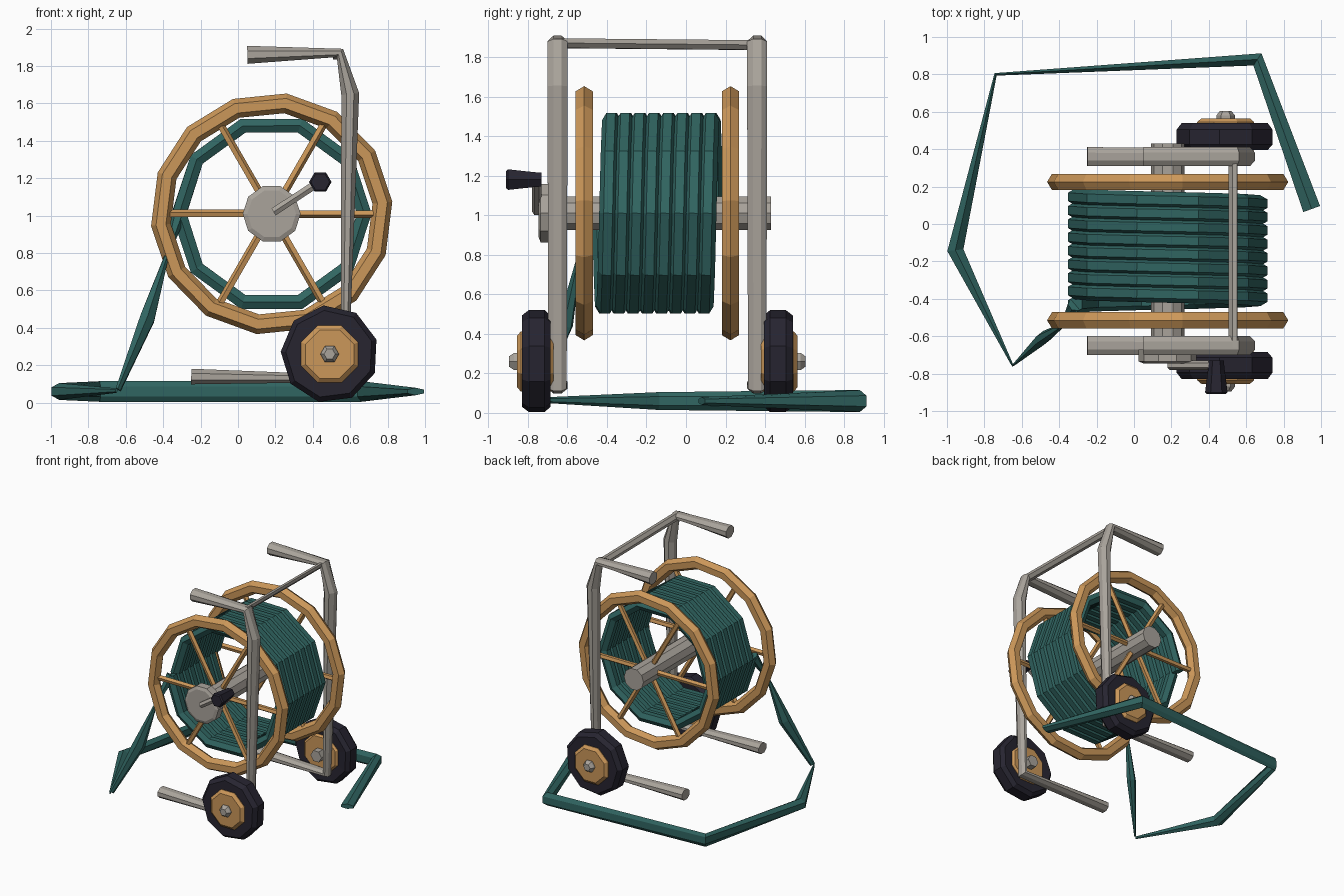
import bpy
from math import sin, cos, pi
from mathutils import Vector as V

if "Cube" in bpy.data.objects:
    bpy.data.objects.remove(bpy.data.objects["Cube"])

MID = -0.145                 # mirror plane of the cart in y
CX, CZ = 0.18, 1.01          # reel axis


def material(name, rgb):
    m = bpy.data.materials.new(name)
    m.diffuse_color = (*rgb, 1)
    m.use_nodes = True
    m.node_tree.nodes["Principled BSDF"].inputs["Base Color"].default_value = m.diffuse_color
    return m


TEAL = material("hose_teal", (0.03, 0.13, 0.12))
WOOD = material("warm_tan", (0.60, 0.31, 0.10))
DARK = material("dark_rubber", (0.02, 0.018, 0.03))
METAL = material("warm_grey", (0.40, 0.37, 0.33))


def make(name, verts, faces, mat):
    me = bpy.data.meshes.new(name)
    me.from_pydata([tuple(v) for v in verts], [], faces)
    me.materials.append(mat)
    ob = bpy.data.objects.new(name, me)
    bpy.context.collection.objects.link(ob)
    return ob


def skin(rings, sides, closed):
    n = len(rings)
    faces = []
    for i in range(n if closed else n - 1):
        a, b = i * sides, (i + 1) % n * sides
        faces += [(a + j, a + (j + 1) % sides, b + (j + 1) % sides, b + j) for j in range(sides)]
    if not closed:
        faces += [tuple(reversed(range(sides))), tuple(range((n - 1) * sides, n * sides))]
    return [v for r in rings for v in r], faces


def tube(name, pts, radii, mat, up=(0, 0, 1), sides=6):
    """Sweep an ellipse along pts; each radius is (across, along up)."""
    pts, up, rings = [V(p) for p in pts], V(up), []
    for i, p in enumerate(pts):
        d0 = (p - pts[max(i - 1, 0)]).normalized()
        d1 = (pts[min(i + 1, len(pts) - 1)] - p).normalized()
        t = (d0 + d1).normalized()
        s = t.cross(up).normalized()
        u = s.cross(t)
        ra, rb = radii[i] if isinstance(radii, list) else radii
        rings.append([p + s * ra * cos(2 * pi * (j + .5) / sides) + u * rb * sin(2 * pi * (j + .5) / sides)
                      for j in range(sides)])
    return make(name, *skin(rings, sides, False), mat)


def lathe(name, profile, x, z, sides, mat, closed=False, turn=0.0):
    """Spin (radius, y) pairs around a y-parallel axis."""
    rings = [[V((x + r * cos(2 * pi * j / sides + turn), y, z + r * sin(2 * pi * j / sides + turn)))
              for j in range(sides)] for r, y in profile]
    return make(name, *skin(rings, sides, closed), mat)


for s, side in ((-1, "front"), (1, "back")):
    Y = lambda d: MID + s * d
    # reel rim and spokes
    lathe(side + "_rim", [(0.595 + 0.053 * cos(k * pi / 3), Y(0.37) + 0.05 * sin(k * pi / 3))
                          for k in range(6)], CX, CZ, 14, WOOD, True, 0.1)
    for k in range(6):
        a = k * pi / 3
        tube(f"{side}_spoke_{k}", [(CX + r * cos(a), Y(0.37), CZ + r * sin(a)) for r in (0.06, 0.58)],
             (0.022, 0.022), WOOD, (0, 1, 0), 5)
    # bent side rail: foot, upright and handle
    tube(side + "_rail", [(x, Y(0.505), z) for x, z in
                          ((-0.25, 0.14), (0.57, 0.13), (0.60, 1.65), (0.545, 1.87), (0.05, 1.86))],
         [(0.045, 0.055), (0.03, 0.05), (0.052, 0.055), (0.03, 0.055), (0.052, 0.055)],
         METAL, (0, 1, 0), 8)
    # wheel: tyre, hub, axle stub
    lathe(side + "_tyre", [(0.14, Y(0.545)), (0.235, Y(0.54)), (0.262, Y(0.57)), (0.262, Y(0.65)),
                           (0.235, Y(0.685)), (0.14, Y(0.685))], 0.49, 0.26, 9, DARK, True, 0.3)
    lathe(side + "_wheel_hub", [(0.15, Y(0.525)), (0.165, Y(0.54)), (0.165, Y(0.69)), (0.14, Y(0.71))],
          0.49, 0.26, 8, WOOD, turn=pi / 8)
    lathe(side + "_wheel_axle", [(0.05, Y(0.47)), (0.05, Y(0.725)), (0.03, Y(0.75))], 0.49, 0.26, 6, METAL)

# cross bar between the handles
tube("cross_bar", [(0.53, -0.66, 1.87), (0.53, 0.37, 1.86)], (0.02, 0.033), METAL, (0.6, 0, 0.7))

# reel axle, crank disc, arm and grip
lathe("reel_axle", [(0.09, -0.68), (0.09, 0.43)], CX, CZ, 10, METAL)
lathe("crank_disc", [(0.155, -0.67), (0.155, -0.735), (0.13, -0.745)], CX, CZ, 10, METAL)
tube("crank_arm", [(0.19, -0.755, 1.02), (0.45, -0.755, 1.19)], (0.025, 0.025), METAL, (0, 1, 0))
lathe("crank_grip", [(0.04, -0.73), (0.045, -0.78), (0.06, -0.90), (0.05, -0.91)], 0.44, 1.18, 6, DARK)

# wound hose
N, TURNS = 10, 8
helix = []
for i in range(N * TURNS + 1):
    a = pi + 2 * pi * i / N
    helix.append((CX + 0.495 * cos(a), -0.43 + 0.575 * i / (N * TURNS), CZ + 0.495 * sin(a)))
tube("hose_coil", helix, (0.045, 0.045), TEAL, (0, 1, 0), 6)

# loose hose: drop from the reel, then a loop on the ground
tube("hose_drop", [helix[0], (-0.38, -0.54, 0.79), (-0.485, -0.61, 0.45), (-0.64, -0.75, 0.07)],
     [(0.04, 0.04), (0.012, 0.012), (0.035, 0.05), (0.006, 0.02)], TEAL)
tube("hose_on_ground", [(-0.65, -0.755, 0.065), (-0.955, -0.14, 0.06), (-0.74, 0.80, 0.06),
                        (0.66, 0.88, 0.06), (0.95, 0.08, 0.06)],
     [(0.006, 0.012), (0.05, 0.045), (0.01, 0.055), (0.045, 0.055), (0.055, 0.02)], TEAL)
